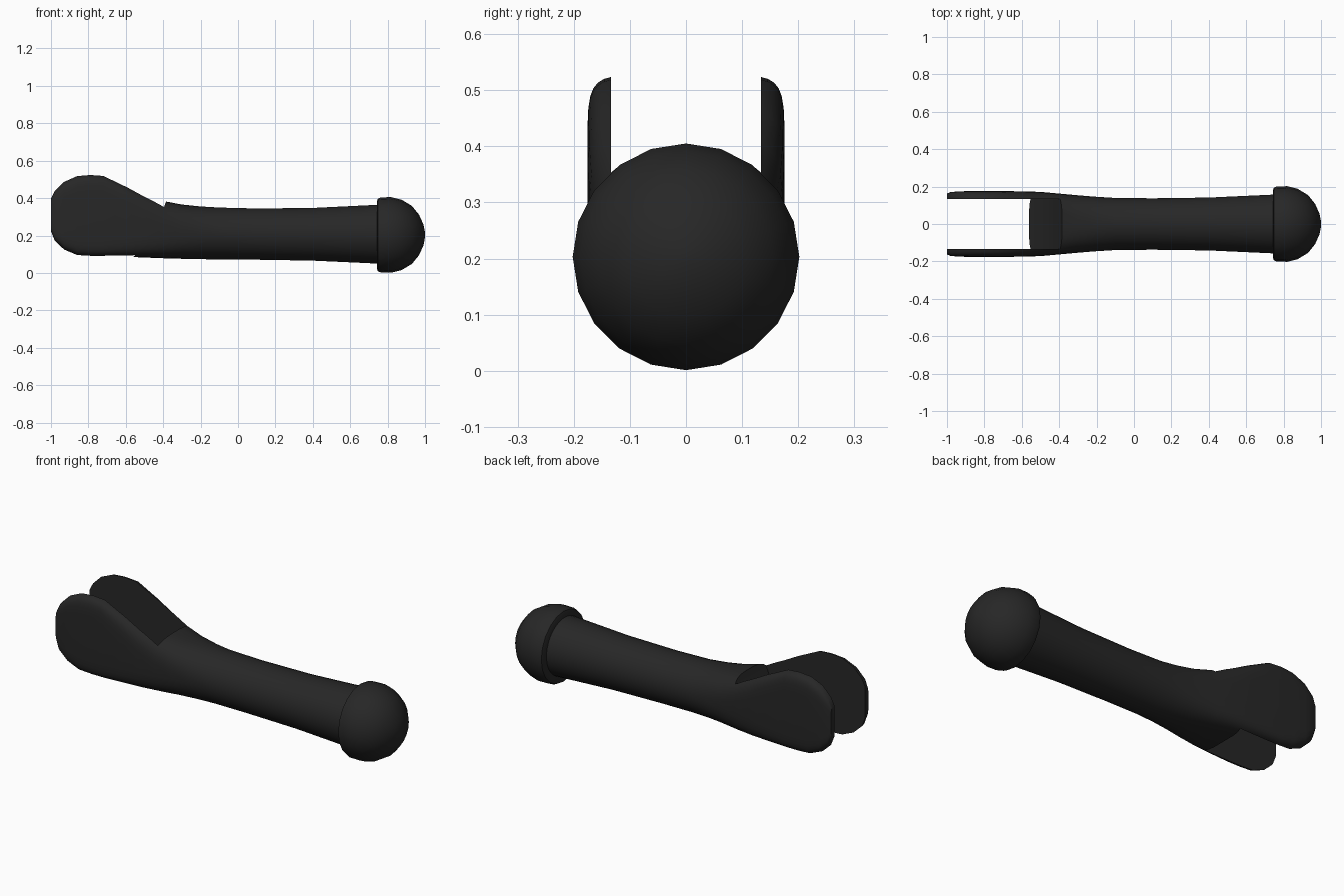
import bpy, bmesh, math

if "Cube" in bpy.data.objects:
    bpy.data.objects.remove(bpy.data.objects["Cube"])

black = bpy.data.materials.new("black_plastic")
black.diffuse_color = (0.02, 0.02, 0.02, 1)
black.use_nodes = True
black.node_tree.nodes["Principled BSDF"].inputs["Base Color"].default_value = black.diffuse_color


def make(name, rings):
    """Skin a list of equal-length point rings and cap both ends."""
    bm = bmesh.new()
    loops = [[bm.verts.new(p) for p in r] for r in rings]
    n = len(loops[0])
    for a, b in zip(loops, loops[1:]):
        for i in range(n):
            j = (i + 1) % n
            bm.faces.new((a[i], a[j], b[j], b[i]))
    bm.faces.new(loops[0])
    bm.faces.new(loops[-1])
    bmesh.ops.recalc_face_normals(bm, faces=bm.faces)
    me = bpy.data.meshes.new(name)
    bm.to_mesh(me)
    bm.free()
    ob = bpy.data.objects.new(name, me)
    bpy.context.collection.objects.link(ob)
    me.materials.append(black)
    return ob


def section(x, z0, z1, w, n, count=32):
    """Superellipse ring: n=2 is round, higher is boxier."""
    pts = []
    for i in range(count):
        t = 2 * math.pi * (i + 0.5) / count
        c, s = math.cos(t), math.sin(t)
        pts.append((x, w * math.copysign(abs(c) ** (2 / n), c),
                    (z0 + z1) / 2 + (z1 - z0) / 2 * math.copysign(abs(s) ** (2 / n), s)))
    return pts


def smooth(ob, angle):
    bpy.ops.object.select_all(action='DESELECT')
    ob.select_set(True)
    bpy.context.view_layer.objects.active = ob
    bpy.ops.object.shade_smooth_by_angle(angle=math.radians(angle))


# Shaft flaring into the fork: x, bottom, top, half width, squareness
stations = [
    (-1.0, .22, .40, .163, 7), (-.98, .17, .44, .171, 8), (-.93, .122, .49, .175, 8),
    (-.86, .092, .521, .176, 8), (-.79, .088, .527, .176, 8), (-.72, .088, .522, .176, 8),
    (-.60, .086, .468, .175, 6), (-.50, .082, .422, .172, 4.5), (-.40, .078, .385, .163, 3.4),
    (-.30, .075, .366, .154, 2.6), (-.20, .073, .356, .146, 2.2), (-.10, .071, .350, .140, 2),
    (.10, .070, .345, .138, 2), (.40, .065, .348, .142, 2), (.77, .048, .366, .159, 2)]
shaft = make("forked_shaft", [section(*s) for s in stations])

# Slot between the prongs, with a sloping, slightly hollow end face
slot = [(-1.2, -.1), (-.58, -.1), (-.565, .08), (-.51, .14), (-.46, .21),
        (-.42, .29), (-.385, .38), (-.37, .7), (-1.2, .7)]
cutter = make("slot_cutter", [[(x, y, z) for x, z in slot] for y in (-.134, .134)])
cutter.hide_render = True
mod = shaft.modifiers.new("slot", 'BOOLEAN')
mod.operation = 'DIFFERENCE'
mod.solver = 'EXACT'
mod.object = cutter
bpy.context.view_layer.objects.active = shaft
bpy.ops.object.modifier_apply(modifier=mod.name)
bpy.data.objects.remove(cutter)
smooth(shaft, 35)

# Domed end cap, turned around the x axis
profile = [(.742, .178), (.748, .194), (.765, .201), (.82, .202), (.875, .188),
           (.93, .155), (.968, .108), (.992, .055), (1.0, .012)]
SIDES = 20
dome = make("domed_end", [[(x, r * math.cos(2 * math.pi * i / SIDES),
                            .203 + r * math.sin(2 * math.pi * i / SIDES))
                           for i in range(SIDES)] for x, r in profile])
smooth(dome, 45)
